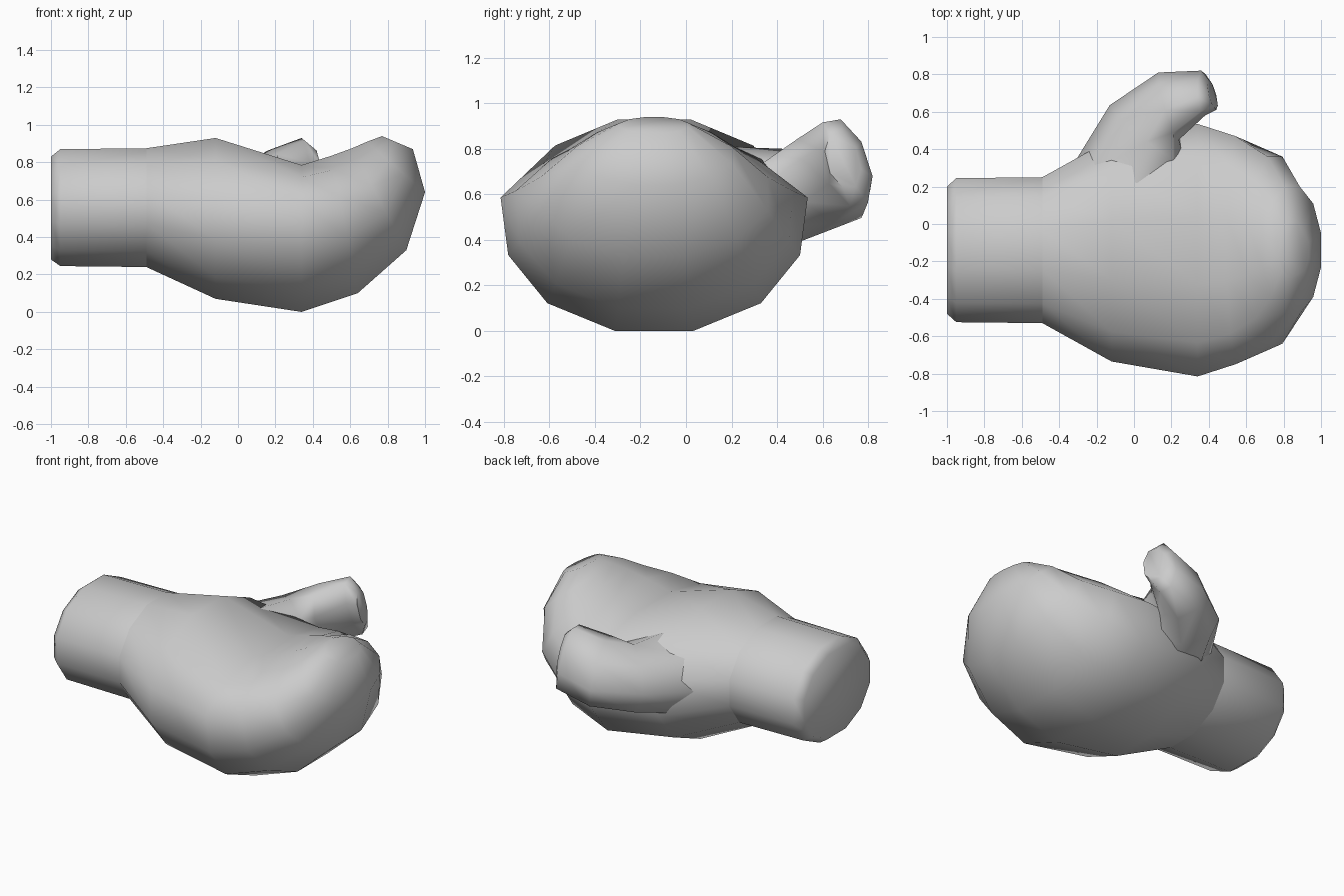
import bpy, bmesh, math
from mathutils import Vector

if "Cube" in bpy.data.objects:
    bpy.data.objects.remove(bpy.data.objects["Cube"])


def loft(name, rings, cap_start, cap_end):
    """Skin a list of equal-length vertex rings."""
    bm = bmesh.new()
    loops = [[bm.verts.new(p) for p in ring] for ring in rings]
    n = len(loops[0])
    for a, b in zip(loops, loops[1:]):
        for i in range(n):
            j = (i + 1) % n
            bm.faces.new((a[i], a[j], b[j], b[i]))
    if cap_start:
        bm.faces.new(loops[0][::-1])
    if cap_end:
        bm.faces.new(loops[-1])
    bmesh.ops.recalc_face_normals(bm, faces=bm.faces)
    # open shells: make sure faces point away from the middle
    mid = sum((v.co for v in bm.verts), Vector()) / len(bm.verts)
    if sum((f.calc_center_median() - mid).dot(f.normal) for f in bm.faces) < 0:
        bmesh.ops.reverse_faces(bm, faces=bm.faces)
    me = bpy.data.meshes.new(name)
    bm.to_mesh(me)
    bm.free()
    ob = bpy.data.objects.new(name, me)
    bpy.context.collection.objects.link(ob)
    bpy.ops.object.select_all(action='DESELECT')
    ob.select_set(True)
    bpy.context.view_layer.objects.active = ob
    bpy.ops.object.shade_smooth_by_angle(angle=math.radians(70))
    return ob


def hand_ring(top, bottom, half, mid=0.5, power=1.0, under=1.0, n=12, cy=-0.14):
    """Tilted oval between a top and a bottom (x, z) point; power flattens the
    top, under narrows the lower half."""
    t = Vector((top[0], cy, top[1]))
    b = Vector((bottom[0], cy, bottom[1]))
    c = b.lerp(t, mid)
    k = math.cos(math.pi / n)
    pts = []
    for i in range(n):
        a = (i + 0.5) * 2 * math.pi / n
        y, s = math.cos(a) / k, math.sin(a) / k
        v = (t - c) * s ** power if s > 0 else (c - b) * s
        pts.append(c + v + Vector((0, half * y * (1 if s > 0 else under), 0)))
    return pts


def oval(c, u, v, n=8):
    """Oval ring from a centre and two half axes."""
    c, u, v = Vector(c), Vector(u), Vector(v)
    return [c + u * math.cos(i * 2 * math.pi / n) + v * math.sin(i * 2 * math.pi / n)
            for i in range(n)]


# Wrist cuff with a chamfered closed end
wrist = hand_ring((-0.49, 0.875), (-0.49, 0.24), 0.39)
loft("cuff", [
    hand_ring((-1.0, 0.83), (-1.0, 0.28), 0.34),
    hand_ring((-0.95, 0.87), (-0.95, 0.245), 0.385),
    wrist], True, False)

# Padded hand, with the rings fanning round the palm into the curled tip
loft("padded_hand", [
    wrist,
    hand_ring((-0.12, 0.93), (-0.12, 0.07), 0.595),
    hand_ring((0.34, 0.785), (0.34, 0.0), 0.675, 0.58, 0.7, 0.95),
    hand_ring((0.50, 0.835), (0.64, 0.10), 0.61, 0.54, 0.8, 0.97),
    hand_ring((0.61, 0.875), (0.90, 0.33), 0.50),
    hand_ring((0.69, 0.91), (1.0, 0.64), 0.34),
    hand_ring((0.77, 0.94), (0.935, 0.87), 0.15)], False, True)

# Thumb growing out of the side of the hand, wide at its webbed root
loft("thumb", [
    oval((0.00, 0.18, 0.55), (-0.33, 0.13, 0), (0, 0, 0.26)),
    oval((0.07, 0.48, 0.60), (-0.20, 0.155, 0), (0, -0.04, 0.20)),
    oval((0.185, 0.63, 0.67), (-0.055, 0.18, -0.05), (-0.02, -0.02, 0.195)),
    oval((0.37, 0.70, 0.74), (-0.01, 0.12, -0.06), (-0.03, -0.02, 0.19)),
    oval((0.42, 0.69, 0.75), (-0.02, 0.08, -0.04), (-0.02, 0, 0.12))], True, True)
